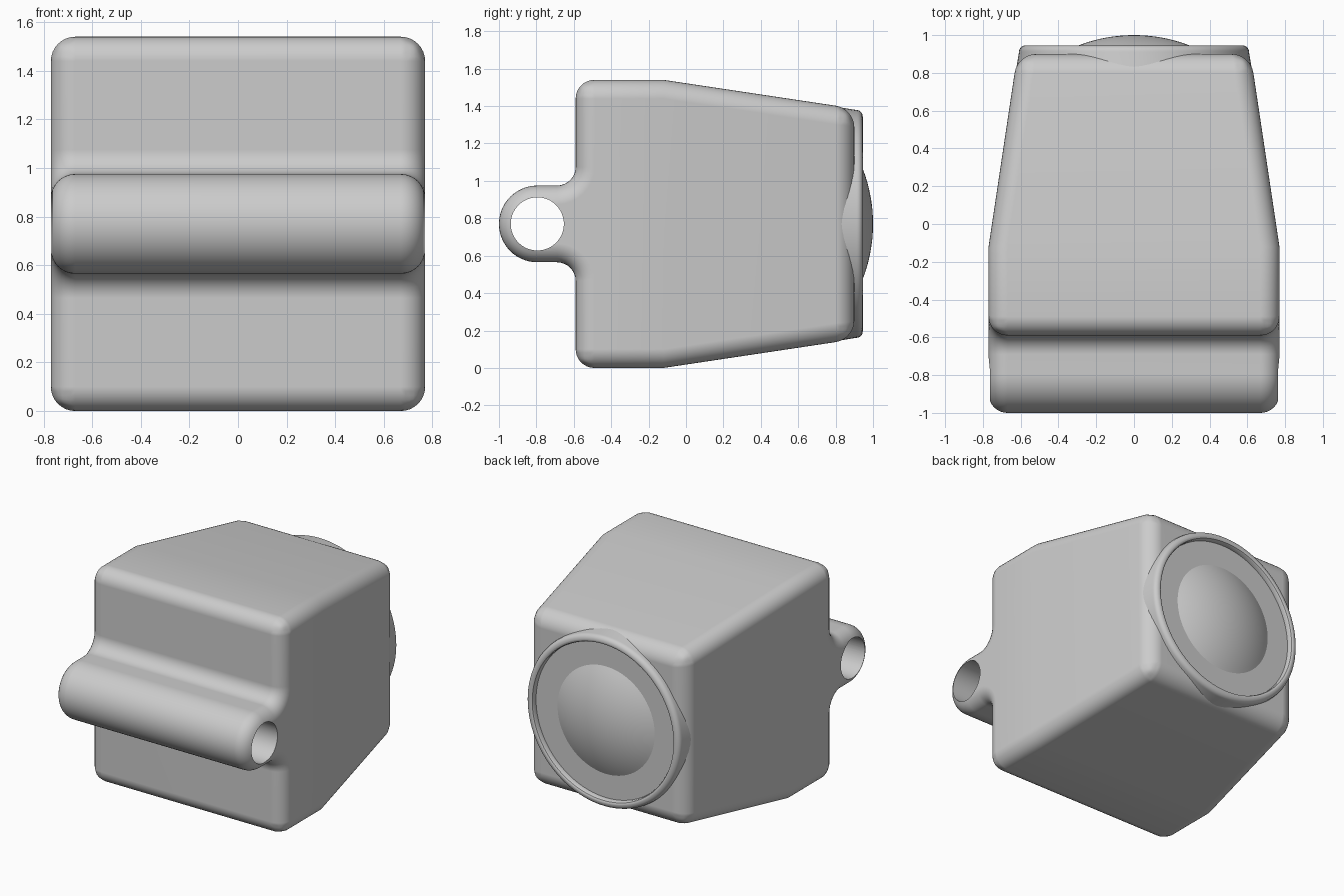
import bpy, bmesh
from math import sin, cos, pi, radians, sqrt
from mathutils import Matrix

cube = bpy.data.objects.get("Cube")
if cube:
    bpy.data.objects.remove(cube, do_unlink=True)

grey = bpy.data.materials.new("plain grey")
grey.use_nodes = True
grey.diffuse_color = (0.6, 0.6, 0.6, 1)
grey.node_tree.nodes["Principled BSDF"].inputs["Base Color"].default_value = (0.6, 0.6, 0.6, 1)

HALF = 0.77          # half width and centre height
FRONT, BEND, BACK = -0.59, -0.12, 0.90
TAPER = 0.15         # slope of the narrowing rear
LUG_Y, LUG_R, HOLE_R, FILLET = -0.795, 0.205, 0.142, 0.1


def make_object(name, bm):
    bmesh.ops.recalc_face_normals(bm, faces=bm.faces)
    mesh = bpy.data.meshes.new(name)
    bm.to_mesh(mesh)
    bm.free()
    obj = bpy.data.objects.new(name, mesh)
    mesh.materials.append(grey)
    bpy.context.collection.objects.link(obj)
    return obj


def activate(obj):
    bpy.ops.object.select_all(action='DESELECT')
    obj.select_set(True)
    bpy.context.view_layer.objects.active = obj


def smooth(obj):
    activate(obj)
    bpy.ops.object.shade_smooth_by_angle(angle=radians(32))


def arc(cy, cz, r, start, end, steps):
    angles = [radians(start + (end - start) * i / steps) for i in range(steps + 1)]
    return [(cy + r * cos(a), cz + r * sin(a)) for a in angles]


def lathe(name, profile, steps=96):
    """Spin (radius, y) points about the lens axis."""
    bm = bmesh.new()
    verts = [bm.verts.new((r, y, HALF)) for r, y in profile]
    edges = [bm.edges.new(pair) for pair in zip(verts, verts[1:])]
    bmesh.ops.spin(bm, geom=verts + edges, cent=(0, 0, HALF), axis=(0, 1, 0),
                   angle=2 * pi, steps=steps)
    bmesh.ops.remove_doubles(bm, verts=bm.verts, dist=0.0001)
    obj = make_object(name, bm)
    smooth(obj)
    return obj


# Body side profile (y, height above centre): upper half, then mirrored
rear = HALF - TAPER * (BACK - BEND)
upper = [(BACK, rear), (BEND, HALF), (FRONT, HALF)]
upper += arc(FRONT - FILLET, LUG_R + FILLET, FILLET, 0, -90, 8)
upper += arc(LUG_Y, 0, LUG_R, 90, 180, 14)
profile = upper + [(y, -z) for y, z in reversed(upper[:-1])]

bm = bmesh.new()
base = bm.faces.new([bm.verts.new((-HALF, y, z + HALF)) for y, z in profile])
moved = bmesh.ops.extrude_face_region(bm, geom=[base], use_keep_orig=True)
bmesh.ops.translate(bm, vec=(2 * HALF, 0, 0),
                    verts=[v for v in moved["geom"] if isinstance(v, bmesh.types.BMVert)])
# Split both ends at the bend, then narrow the rear
for side in (-1, 1):
    pair = [v for v in bm.verts if abs(v.co.y - BEND) < 0.001 and v.co.x * side > 0]
    bmesh.ops.connect_vert_pair(bm, verts=pair)
for v in bm.verts:
    if v.co.y > BEND + 0.1:
        v.co.x *= rear / HALF
body = make_object("body", bm)

# Hole through the hinge lug
bm = bmesh.new()
bmesh.ops.create_cone(bm, cap_ends=True, segments=64, radius1=HOLE_R, radius2=HOLE_R, depth=2,
                      matrix=Matrix.Translation((0, LUG_Y, HALF)) @ Matrix.Rotation(pi / 2, 4, 'Y'))
cutter = make_object("hole_cutter", bm)
cutter.hide_render = True

bevel = body.modifiers.new("rounded edges", 'BEVEL')
bevel.width = 0.1
bevel.segments = 8
bevel.limit_method = 'ANGLE'
bevel.angle_limit = radians(40)
bevel.use_clamp_overlap = False
hole = body.modifiers.new("lug hole", 'BOOLEAN')
hole.operation = 'DIFFERENCE'
hole.solver = 'EXACT'
hole.object = cutter
activate(body)
for name in [m.name for m in body.modifiers]:
    bpy.ops.object.modifier_apply(modifier=name)
bpy.data.objects.remove(cutter, do_unlink=True)
smooth(body)
body.modifiers.new("even shading", 'WEIGHTED_NORMAL').keep_sharp = True

# Rim around the rear opening, continuing the taper, with its recessed floor
FLOOR = 0.904
rim = [(0, FLOOR), (0.555, FLOOR), (0.555, 0.93), (0.56, 0.94), (0.57, 0.945)]
rim += [(0.575 + 0.034 * sin(a), 0.911 + 0.034 * cos(a)) for a in [pi / 12 * i for i in range(7)]]
rim += [(0.63, 0.78)]
lathe("rear_rim", rim)

# Shallow domed lens
LENS_R, PEAK = 0.385, 1.0
sag = PEAK - FLOOR
ball = (LENS_R ** 2 + sag ** 2) / (2 * sag)
radii = [LENS_R * i / 14 for i in range(15)]
lathe("lens", [(r, PEAK - ball + sqrt(ball ** 2 - r ** 2)) for r in radii])
